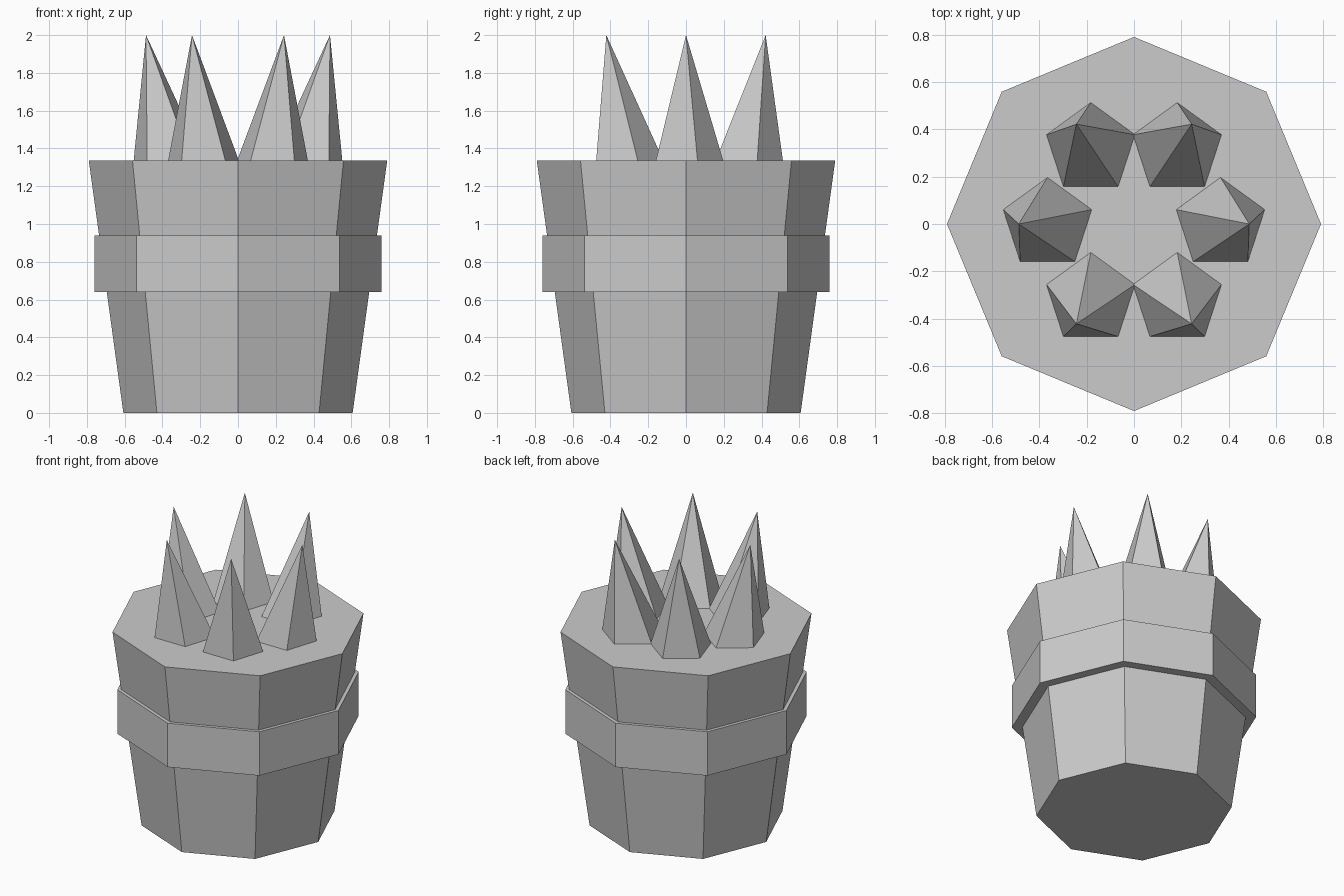
import bpy
from math import pi, cos, sin

if "Cube" in bpy.data.objects:
    bpy.data.objects.remove(bpy.data.objects["Cube"])


def ring(radius, z, sides, start=0.0, centre=(0, 0)):
    return [(centre[0] + radius * cos(start + 2 * pi * i / sides),
             centre[1] + radius * sin(start + 2 * pi * i / sides), z)
            for i in range(sides)]


def make(name, verts, faces):
    mesh = bpy.data.meshes.new(name)
    mesh.from_pydata(verts, [], faces)
    mesh.update()
    obj = bpy.data.objects.new(name, mesh)
    bpy.context.collection.objects.link(obj)
    return obj


def frustum(name, r0, z0, r1, z1, n=8):
    sides = [(i, (i + 1) % n, n + (i + 1) % n, n + i) for i in range(n)]
    caps = [tuple(reversed(range(n))), tuple(range(n, 2 * n))]
    return make(name, ring(r0, z0, n) + ring(r1, z1, n), sides + caps)


def spike(name, angle, n=5):
    # Pentagonal base with the tip leaning outward
    d = (cos(angle), sin(angle))
    verts = ring(0.197, 1.335, n, pi / 2, (0.365 * d[0], 0.365 * d[1]))
    verts.append((0.487 * d[0], 0.487 * d[1], 2.0))
    faces = [(i, (i + 1) % n, n) for i in range(n)]
    make(name, verts, faces + [tuple(reversed(range(n)))])


# Tapered octagonal body and the straight band around it
frustum("body", 0.607, 0.0, 0.79, 1.337)
frustum("band", 0.76, 0.64, 0.76, 0.94)

# Circle of spikes on top
for k in range(6):
    spike(f"spike_{k + 1}", k * pi / 3)
